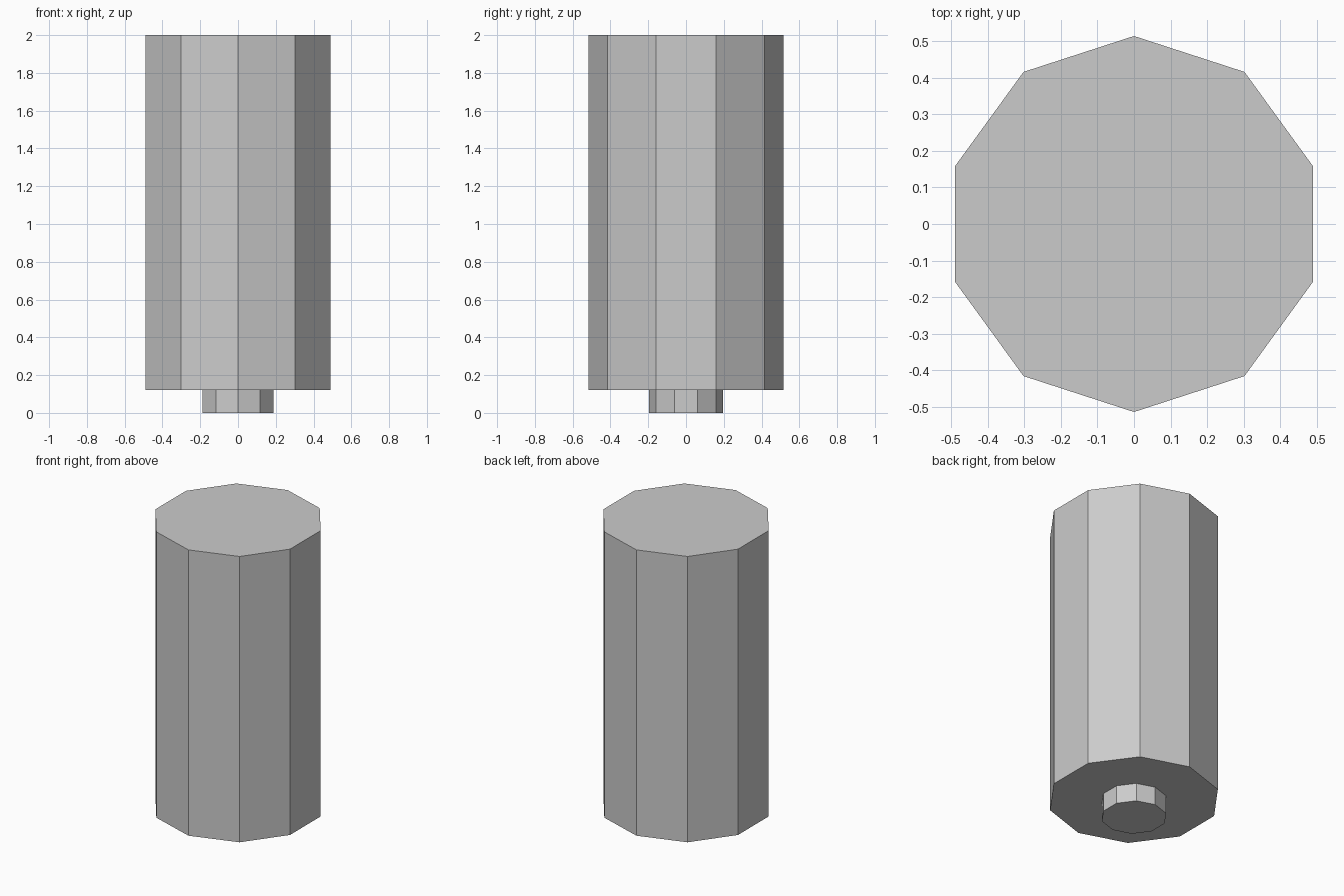
import bpy, bmesh
from math import sin, cos, tau

if "Cube" in bpy.data.objects:
    bpy.data.objects.remove(bpy.data.objects["Cube"])

SIDES = 10
# Profile (radius, height) from the foot up to the top of the body
PROFILE = [(0.197, 0.0), (0.197, 0.12), (0.515, 0.12), (0.515, 2.0)]

bm = bmesh.new()

def ring(radius, z):
    # Corners point along +y and -y
    return [bm.verts.new((radius * sin(tau * i / SIDES),
                          radius * cos(tau * i / SIDES), z)) for i in range(SIDES)]

# Ten-sided body with a narrow foot stepped out of its underside
rings = [ring(r, z) for r, z in PROFILE]
for low, high in zip(rings, rings[1:]):
    for i in range(SIDES):
        j = (i + 1) % SIDES
        bm.faces.new((low[i], low[j], high[j], high[i]))

# Flat end caps
bm.faces.new(rings[0])
bm.faces.new(rings[-1])
bmesh.ops.recalc_face_normals(bm, faces=bm.faces)

mesh = bpy.data.meshes.new("body_with_foot")
bm.to_mesh(mesh)
bm.free()
bpy.context.collection.objects.link(bpy.data.objects.new("body_with_foot", mesh))
